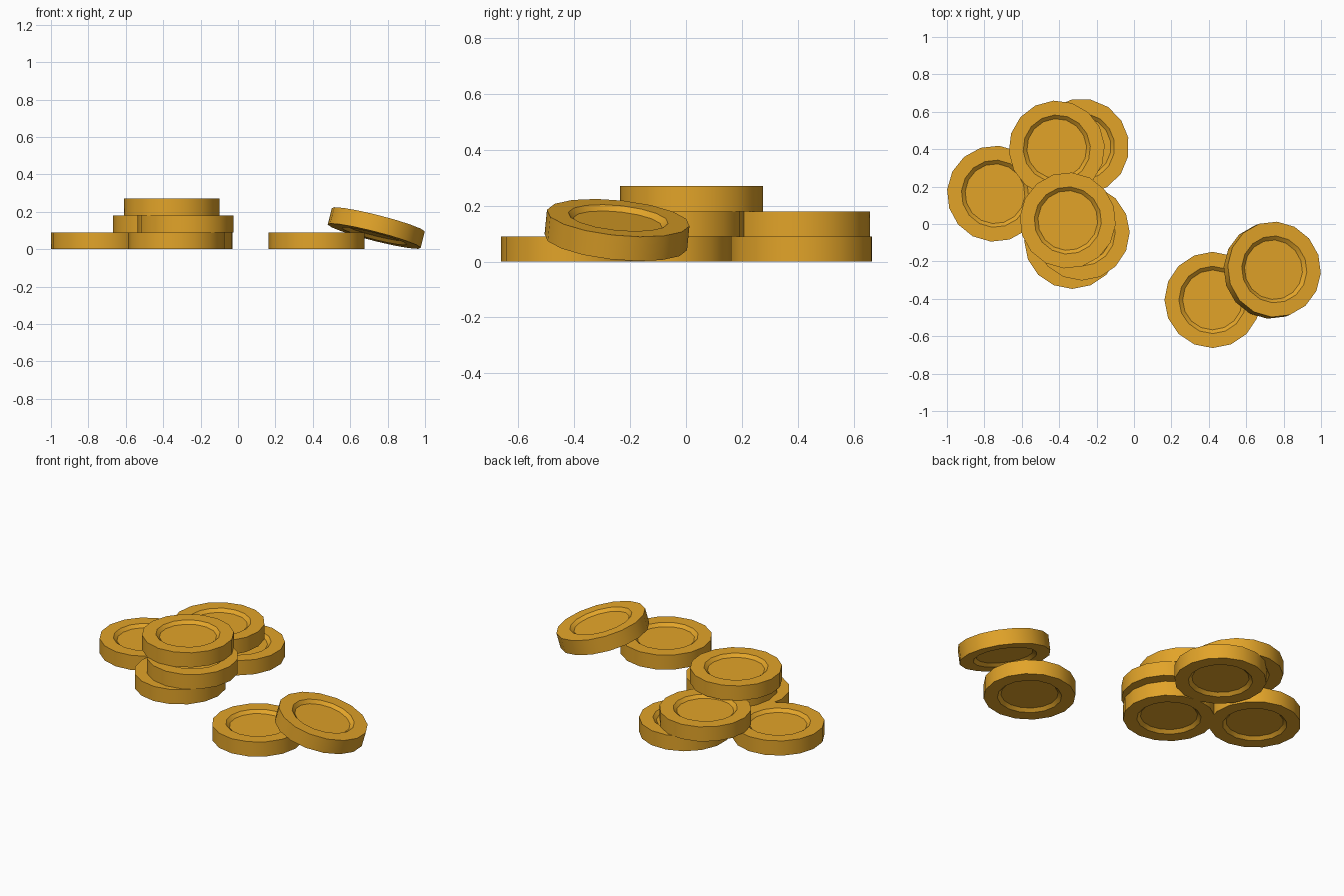
import bpy, bmesh, math
from mathutils import Vector, Matrix

if "Cube" in bpy.data.objects:
    bpy.data.objects.remove(bpy.data.objects["Cube"])

SIDES, R, T = 16, 0.257, 0.09

gold = bpy.data.materials.new("gold")
gold.diffuse_color = (0.76, 0.37, 0.022, 1)
gold.use_nodes = True
gold.node_tree.nodes["Principled BSDF"].inputs["Base Color"].default_value = gold.diffuse_color


def coin_mesh():
    """Coin turned from a half profile: recessed face, raised rim, both sides."""
    h, d = T / 2, 0.018
    profile = [(0.160, -h + d), (0.180, -h), (R, -h),
               (R, h), (0.180, h), (0.160, h - d)]
    bm = bmesh.new()
    rings = []
    for r, z in profile:
        rings.append([bm.verts.new((r * math.cos(2 * math.pi * i / SIDES),
                                    r * math.sin(2 * math.pi * i / SIDES), z))
                      for i in range(SIDES)])
    for a, b in zip(rings, rings[1:]):
        for i in range(SIDES):
            j = (i + 1) % SIDES
            bm.faces.new((a[i], a[j], b[j], b[i]))
    bm.faces.new(rings[0][::-1])
    bm.faces.new(rings[-1])
    bmesh.ops.recalc_face_normals(bm, faces=bm.faces)
    # smooth sides, crisp rim and recess edges
    for f in bm.faces:
        f.smooth = True
    for e in bm.edges:
        e.smooth = e.calc_face_angle(0) < math.radians(30)
    me = bpy.data.meshes.new("coin")
    bm.to_mesh(me)
    bm.free()
    me.materials.append(gold)
    return me


mesh = coin_mesh()


def coin(name, x, y, z, turn=0, normal=(0, 0, 1)):
    ob = bpy.data.objects.new(name, mesh)
    bpy.context.collection.objects.link(ob)
    tilt = Vector((0, 0, 1)).rotation_difference(Vector(normal)).to_matrix().to_4x4()
    ob.matrix_world = (Matrix.Translation((x, y, z)) @ tilt
                       @ Matrix.Rotation(math.radians(turn), 4, 'Z'))


# flat coins: name, x, y, layer, turn
for name, x, y, layer, turn in [
    ("left_coin", -0.743, 0.162, 0, -5),
    ("back_lower_coin", -0.283, 0.413, 0, 11),
    ("back_upper_coin", -0.413, 0.403, 1, 4),
    ("stack_bottom_coin", -0.33, -0.09, 0, 0),
    ("stack_middle_coin", -0.28, -0.045, 1, 0),
    ("stack_top_coin", -0.354, 0.019, 2, -5),
    ("right_flat_coin", 0.42, -0.406, 0, 0),
]:
    coin(name, x, y, T * (layer + 0.5), turn)

# coin leaning on the right flat coin
coin("leaning_coin", 0.739, -0.247, 0.113, -4, (0.255, 0.10, 1))
